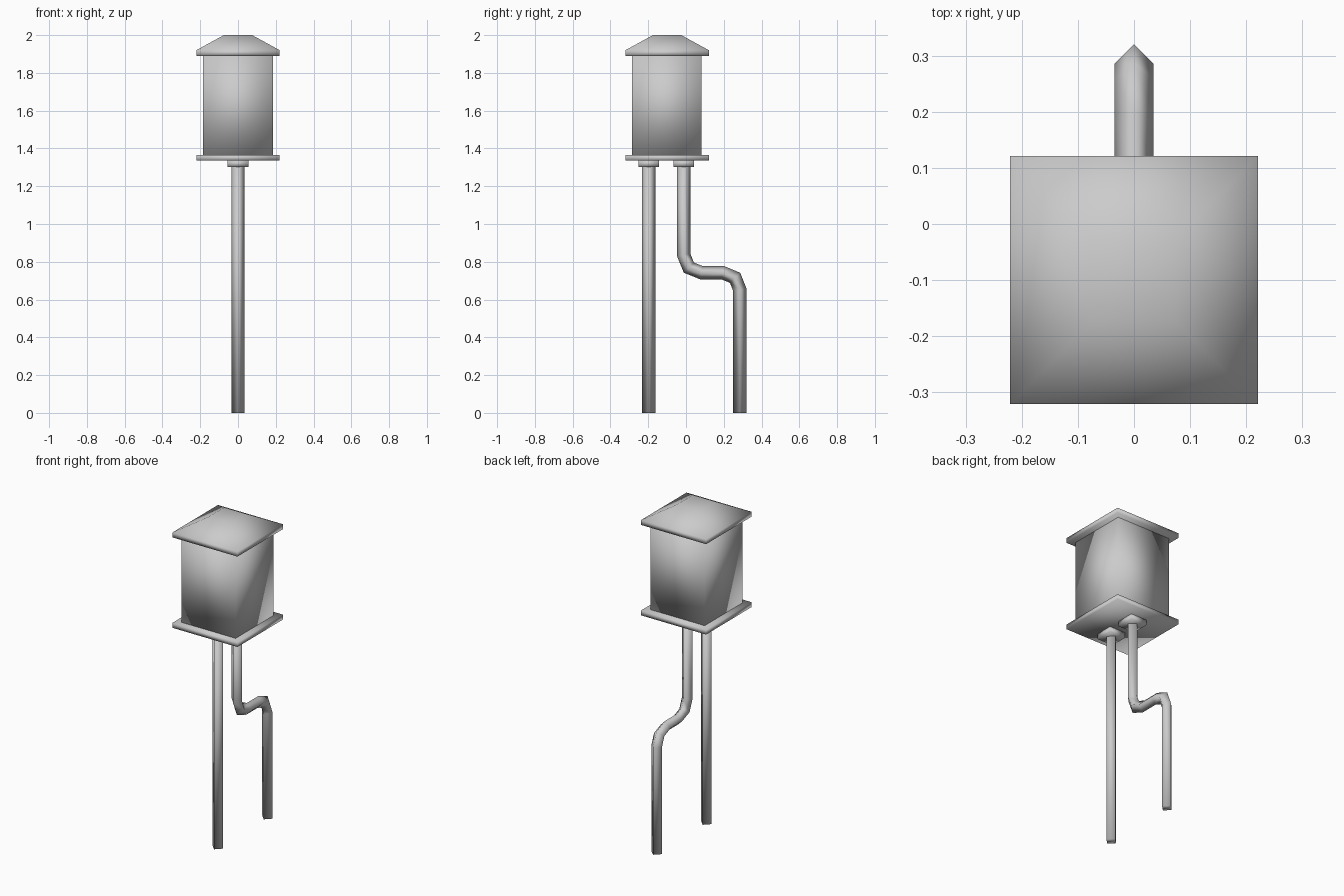
import bpy, bmesh
from mathutils import Vector

if "Cube" in bpy.data.objects:
    bpy.data.objects.remove(bpy.data.objects["Cube"])

CY = -0.10   # y centre of the box


def make_object(name, rings):
    """Bridge four-point rings in order, cap both ends, shade smooth."""
    bm = bmesh.new()
    loops = [[bm.verts.new(p) for p in ring] for ring in rings]
    for a, b in zip(loops, loops[1:]):
        for i in range(4):
            j = (i + 1) % 4
            bm.faces.new((a[i], a[j], b[j], b[i]))
    bm.faces.new(loops[0])
    bm.faces.new(loops[-1])
    bmesh.ops.recalc_face_normals(bm, faces=bm.faces)
    for f in bm.faces:
        f.smooth = True
    mesh = bpy.data.meshes.new(name)
    bm.to_mesh(mesh)
    bm.free()
    obj = bpy.data.objects.new(name, mesh)
    bpy.context.collection.objects.link(obj)
    return obj


def square_stack(name, cy, levels):
    """Stack of square sections given as (half width, z)."""
    make_object(name, [[(sx * h, cy + sy * h, z) for sx, sy in
                        ((-1, -1), (1, -1), (1, 1), (-1, 1))] for h, z in levels])


def pipe(name, path, r=0.035):
    """Sweep a mitred diamond section along (y, z) points."""
    pts = [Vector(p) for p in path]
    rings = []
    for i, p in enumerate(pts):
        d_in = (p - pts[i - 1]).normalized() if i else (pts[1] - p).normalized()
        d_out = (pts[i + 1] - p).normalized() if i < len(pts) - 1 else d_in
        t = (d_in + d_out).normalized()
        n = Vector((-t.y, t.x)) * (r / t.dot(d_in))
        rings.append([(r, p.x, p.y), (0, p.x + n.x, p.y + n.y),
                      (-r, p.x, p.y), (0, p.x - n.x, p.y - n.y)])
    make_object(name, rings)


# Box: base plate, body, hipped roof with a rim
square_stack("base_plate", CY, [(0.221, 1.335), (0.221, 1.365)])
square_stack("body", CY - 0.002, [(0.184, 1.36), (0.184, 1.895)])
square_stack("roof", CY, [(0.221, 1.89), (0.221, 1.92), (0.075, 2.0)])

# Square fittings and the straight and offset pipes
for name, y in (("front_fitting", -0.197), ("rear_fitting", -0.012)):
    square_stack(name, y, [(0.055, 1.303), (0.055, 1.337)])
pipe("front_pipe", [(-0.197, 1.31), (-0.197, 0)])
pipe("rear_pipe", [(-0.012, 1.31), (-0.012, 0.836), (0.015, 0.769), (0.082, 0.742),
                   (0.195, 0.742), (0.26, 0.715), (0.285, 0.652), (0.285, 0)])
